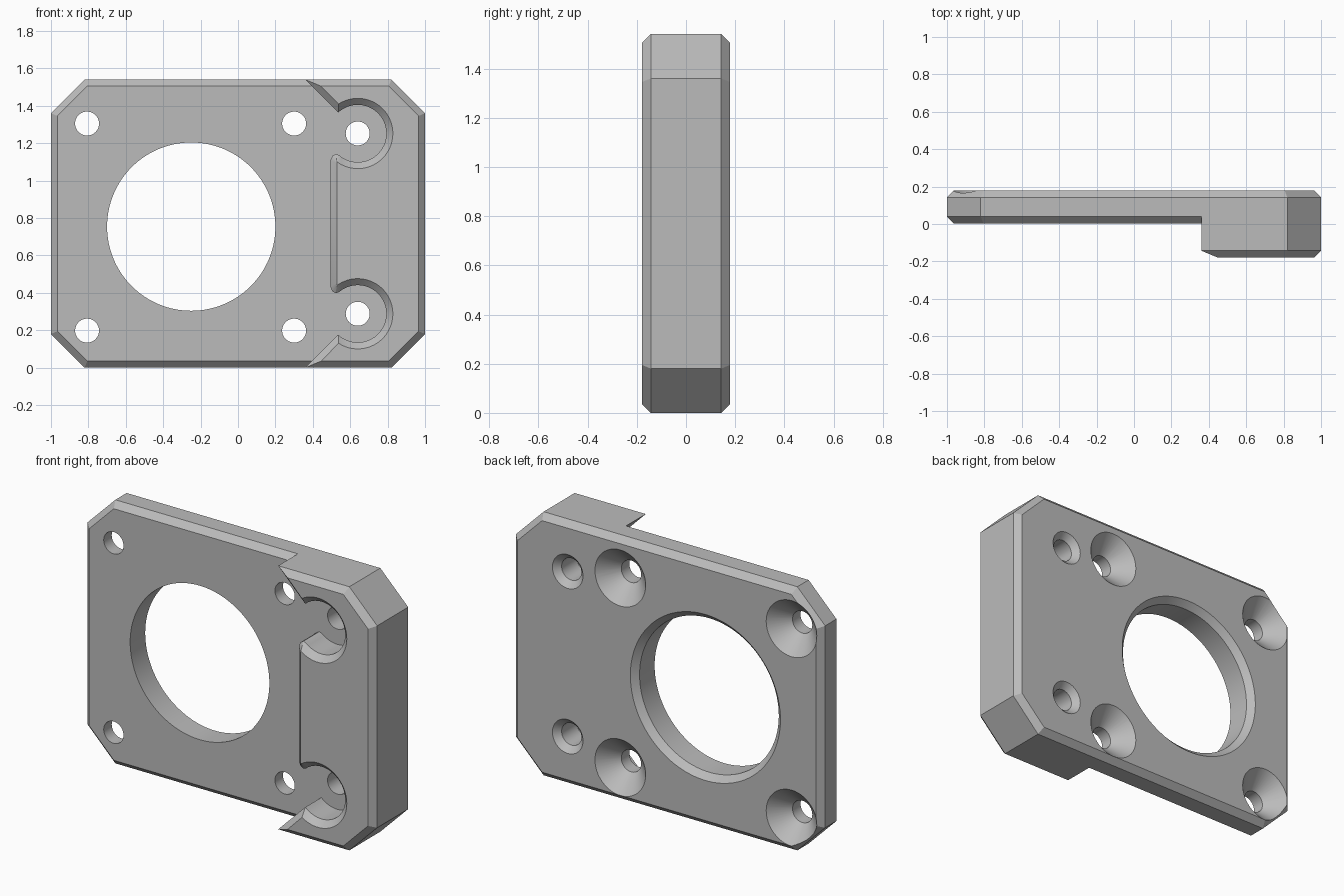
import bpy, bmesh
from math import sin, cos, pi, radians, sqrt

cube = bpy.data.objects.get("Cube")
if cube:
    bpy.data.objects.remove(cube, do_unlink=True)

HEIGHT, CUT, CH = 1.54, 0.18, 0.035       # outline height, corner cut, chamfer
BACK, FACE, FRONT = 0.178, 0.004, -0.178  # depth of back, thin plate face, block face

grey = bpy.data.materials.new("plain grey")
grey.use_nodes = True
grey.diffuse_color = (0.5, 0.5, 0.5, 1)
grey.node_tree.nodes["Principled BSDF"].inputs["Base Color"].default_value = (0.5, 0.5, 0.5, 1)


def add_rings(bm, rings):
    """Skin a stack of (depth, outline) rings and cap both ends."""
    loops = [[bm.verts.new((x, y, z)) for x, z in pts] for y, pts in rings]
    n = len(loops[0])
    for a, b in zip(loops, loops[1:]):
        for i in range(n):
            j = (i + 1) % n
            bm.faces.new((a[i], a[j], b[j], b[i]))
    bm.faces.new(loops[0])
    bm.faces.new(loops[-1])


def finish(name, bm):
    bmesh.ops.recalc_face_normals(bm, faces=bm.faces)
    mesh = bpy.data.meshes.new(name)
    bm.to_mesh(mesh)
    bm.free()
    mesh.materials.append(grey)
    obj = bpy.data.objects.new(name, mesh)
    bpy.context.collection.objects.link(obj)
    return obj


def select(obj):
    bpy.ops.object.select_all(action='DESELECT')
    obj.select_set(True)
    bpy.context.view_layer.objects.active = obj


def mirror_z(pts):
    return [(x, HEIGHT - z) for x, z in reversed(pts)]


def corner(d):
    """Upper right cut corner, inset by d."""
    c = CUT - d * (2 - sqrt(2))
    return [(1 - d, HEIGHT - d - c), (1 - d - c, HEIGHT - d)]


def octagon(d):
    right = mirror_z(corner(d)) + corner(d)
    return right + [(-x, z) for x, z in reversed(right)]


def circle(cx, cz, r, n=64):
    return [(cx + r * cos(2 * pi * i / n), cz + r * sin(2 * pi * i / n)) for i in range(n)]


def block_outline(d):
    """Thick side: cut corners, slanted ends and two open round pockets."""
    t = d / CH
    px, pz, r = 0.64, 1.252, 0.153 + d
    pts = corner(d)
    pts.append((1.90 + sqrt(2) * d - (HEIGHT - d), HEIGHT - d))
    start, end = 133 - 10 * t, -131 + 6 * t
    for i in range(41):
        a = radians(start + (end - start) * i / 40)
        pts.append((px + r * cos(a), pz + r * sin(a)))
    # rounded lip between the pocket and the straight wall
    lip = [(0.522, 1.142), (0.505, 1.132), (0.495, 1.11)]
    for k, (x, z) in enumerate(lip):
        pts.append((x + (0.53 - x) * t, z + (1.095 - 0.004 * k - z) * t))
    return pts + mirror_z(pts)


# Thin plate with chamfered rims
bm = bmesh.new()
add_rings(bm, [(FACE, octagon(CH)), (FACE + CH, octagon(0)),
               (BACK - CH, octagon(0)), (BACK, octagon(CH))])
plate = finish("mounting_plate", bm)

# Holes: x, z, radius, depth of the countersink at the back
holes = [(-0.25, 0.754, 0.45, CH, 128)]
for z in (0.198, 1.305):
    holes += [(x, z, 0.064, 0.10, 48) for x in (-0.807, 0.30)]
for z in (0.288, 1.252):
    holes.append((0.64, z, 0.064, CH, 48))
bm = bmesh.new()
for x, z, r, sink, n in holes:
    add_rings(bm, [(-0.1, circle(x, z, r, n)), (BACK - sink, circle(x, z, r, n)),
                   (BACK + 0.02, circle(x, z, r + sink + 0.02, n))])
cutter = finish("hole_cutter", bm)
cutter.hide_render = True

select(plate)
mod = plate.modifiers.new("holes", 'BOOLEAN')
mod.operation = 'DIFFERENCE'
mod.solver = 'EXACT'
mod.object = cutter
bpy.ops.object.modifier_apply(modifier=mod.name)
bpy.data.objects.remove(cutter, do_unlink=True)

# Thick clamp block standing forward of the plate
bm = bmesh.new()
add_rings(bm, [(FACE + CH, block_outline(0)), (FRONT + CH, block_outline(0)),
               (FRONT, block_outline(CH))])
block = finish("clamp_block", bm)

for obj in (plate, block):
    select(obj)
    bpy.ops.object.shade_smooth_by_angle(angle=radians(25))
